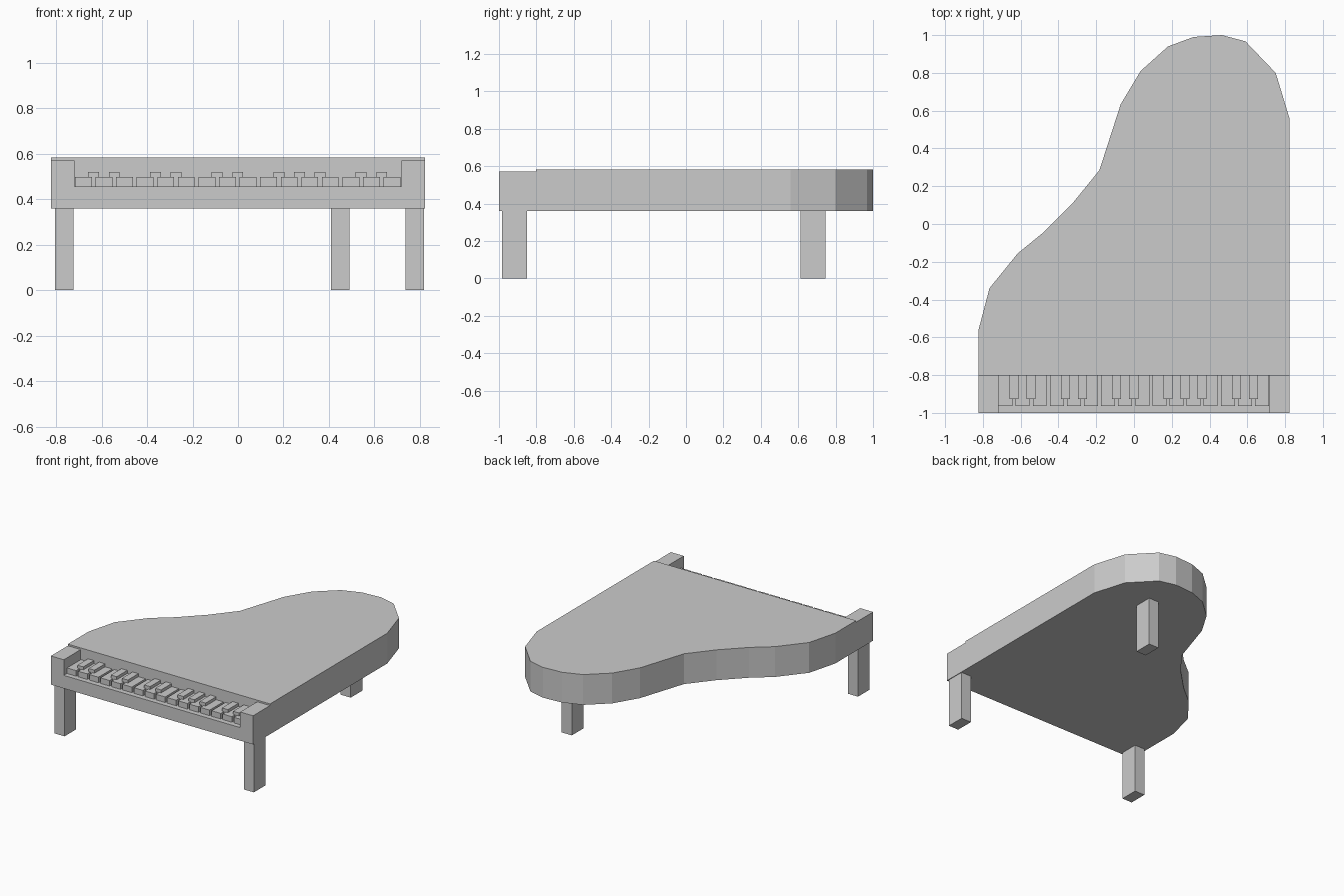
import bpy
import bmesh
from mathutils import Vector

if "Cube" in bpy.data.objects:
    bpy.data.objects.remove(bpy.data.objects["Cube"])

W = 0.823            # half width of the case
BASE, TOP = 0.36, 0.583
FRONT, FALL = -1.0, -0.803


def prism(name, points, direction):
    """Flat polygon extruded along a direction."""
    bm = bmesh.new()
    face = bm.faces.new([bm.verts.new(p) for p in points])
    new = bmesh.ops.extrude_face_region(bm, geom=[face])["geom"]
    verts = [g for g in new if isinstance(g, bmesh.types.BMVert)]
    bmesh.ops.translate(bm, verts=verts, vec=Vector(direction))
    bmesh.ops.recalc_face_normals(bm, faces=bm.faces)
    mesh = bpy.data.meshes.new(name)
    bm.to_mesh(mesh)
    bm.free()
    obj = bpy.data.objects.new(name, mesh)
    bpy.context.collection.objects.link(obj)
    return obj


def box(name, x0, x1, y0, y1, z0, z1):
    base = [(x0, y0, z0), (x1, y0, z0), (x1, y1, z0), (x0, y1, z0)]
    return prism(name, base, (0, 0, z1 - z0))


# Case: curved plan outline, straight right side
outline = [(-W, FALL), (W, FALL), (W, 0.56), (0.75, 0.80), (0.59, 0.967),
           (0.465, 1.0), (0.315, 0.99), (0.18, 0.94), (0.035, 0.81),
           (-0.07, 0.635), (-0.183, 0.285), (-0.325, 0.11), (-0.48, -0.045),
           (-0.615, -0.155), (-0.765, -0.34), (-W, -0.56)]
prism("case", [(x, y, BASE) for x, y in outline], (0, 0, TOP - BASE))

# Keybed with raised end blocks: U-shaped profile
inner, bed, arm = 0.718, 0.456, 0.571
profile = [(-W, BASE), (W, BASE), (W, arm), (inner, arm),
           (inner, bed), (-inner, bed), (-inner, arm), (-W, arm)]
prism("keybed", [(x, FRONT, z) for x, z in profile], (0, FALL - FRONT, 0))

# Keys: 16 white, with black keys over the gaps in groups of two and three
pitch, width = 0.0905, 0.074
for i in range(16):
    x = -0.717 + i * pitch
    box(f"white_key_{i + 1}", x, x + width, -0.963, FALL, bed, 0.497)
for gap in (1, 2, 4, 5, 7, 8, 10, 11, 12, 14, 15):
    x = -0.717 + gap * pitch - (pitch - width) / 2
    box(f"black_key_{gap}", x - 0.024, x + 0.024, -0.926, FALL, bed, 0.519)

# Three square legs
for name, x, y in (("front_left_leg", -0.764, -0.917),
                   ("front_right_leg", 0.777, -0.917),
                   ("rear_leg", 0.449, 0.678)):
    box(name, x - 0.041, x + 0.041, y - 0.067, y + 0.067, 0, BASE)
